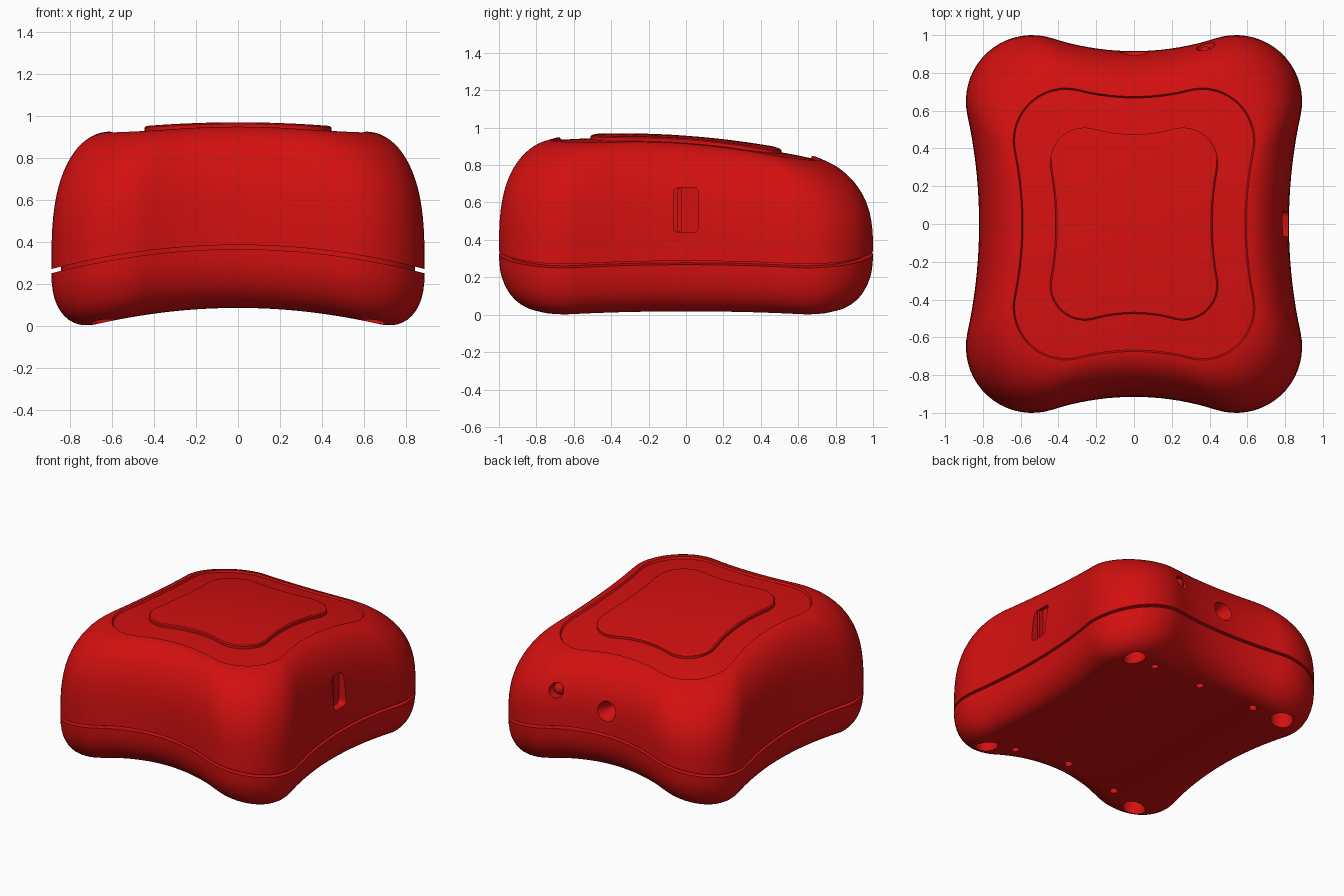
import bpy
from math import sin, cos, pi, atan2, radians

cube = bpy.data.objects.get("Cube")
if cube:
    bpy.data.objects.remove(cube, do_unlink=True)

red = bpy.data.materials.new("red plastic")
red.use_nodes = True
red.diffuse_color = (0.65, 0.005, 0.005, 1)
red.node_tree.nodes["Principled BSDF"].inputs["Base Color"].default_value = red.diffuse_color

# Outlines: corner centre x, y, corner radius, waist half widths x, y
BODY = (0.54, 0.65, 0.35, 0.82, 0.915)
PANEL = (0.36, 0.44, 0.28, 0.595, 0.675)
PAD = (0.26, 0.325, 0.185, 0.415, 0.475)
SEAM_DEPTH = 0.045


def top(x, y):
    return 0.96 - 0.09 * x * x - 0.105 * (y + 0.35) ** 2


def seam(x, y):
    return 0.375 - 0.145 * x * x


def base(x, y):
    return 0.085 - 0.17 * x * x


def outline(shape, inset=0.0):
    """Rounded rectangle with four hollow sides, moved inwards by inset."""
    cx, cy, r, wx, wy = shape
    r, wx, wy = r - inset, wx - inset, wy - inset

    def hollow(edge, reach):
        radius = (reach ** 2 + edge ** 2 - r * r) / (2 * (r - edge))
        return radius, atan2(reach, radius + edge)

    rx, a = hollow(wx - cx, cy)
    ry, b = hollow(wy - cy, cx)
    n, m = 9, 18
    quarter = [(wx + rx * (1 - cos(a * i / n)), rx * sin(a * i / n)) for i in range(n)]
    for i in range(m):
        t = -a + (pi / 2 + a + b) * i / m
        quarter.append((cx + r * cos(t), cy + r * sin(t)))
    quarter += [(ry * sin(b * i / n), wy + ry * (1 - cos(b * i / n))) for i in range(n, -1, -1)]
    half = quarter + [(-x, y) for x, y in quarter[-2::-1]]
    return half + [(-x, -y) for x, y in half[1:-1]]


def blend(p, q, s):
    return [(a + (c - a) * s, b + (d - b) * s) for (a, b), (c, d) in zip(p, q)]


def lift(points, surface, offset=0.0):
    return [(x, y, surface(x, y) + offset) for x, y in points]


def between(points, low, high, h):
    return [(x, y, low(x, y) * (1 - h) + high(x, y) * h) for x, y in points]


def cap(points, surface, offset=0.0):
    """Rings that shrink to the middle along a curved surface."""
    steps = 8
    return [lift([(x * k / steps, y * k / steps) for x, y in points], surface, offset)
            for k in range(steps - 1, 0, -1)]


def loft(name, rings):
    """Closed solid through rings, listed from the bottom to the top."""
    n = len(rings[0])
    verts = [p for ring in rings for p in ring]
    faces = [(k * n + i, k * n + (i + 1) % n, (k + 1) * n + (i + 1) % n, (k + 1) * n + i)
             for k in range(len(rings) - 1) for i in range(n)]
    for ring, start, flip in ((rings[0], 0, True), (rings[-1], len(verts) - n, False)):
        z = sum(p[2] for p in ring) / n
        verts.append((0, 0, z))
        mid = len(verts) - 1
        for i in range(n):
            j = (i + 1) % n
            faces.append((start + j, start + i, mid) if flip else (start + i, start + j, mid))
    mesh = bpy.data.meshes.new(name)
    mesh.from_pydata(verts, [], faces)
    obj = bpy.data.objects.new(name, mesh)
    bpy.context.collection.objects.link(obj)
    return obj


def activate(obj):
    bpy.ops.object.select_all(action='DESELECT')
    obj.select_set(True)
    bpy.context.view_layer.objects.active = obj


def finish(obj, name=None):
    if name:
        obj.name = name
    obj.data.materials.clear()
    obj.data.materials.append(red)
    activate(obj)
    bpy.ops.object.shade_smooth_by_angle(angle=radians(32))


def peg(loc, r_outer, r_inner, depth, rot=(0, 0, 0)):
    bpy.ops.mesh.primitive_cone_add(vertices=32, radius1=r_outer, radius2=r_inner,
                                    depth=depth, location=loc, rotation=rot)
    return bpy.context.object


def rounded_box(loc, size, radius):
    """Box with its edges along x rounded."""
    bpy.ops.mesh.primitive_cube_add(size=1, location=loc)
    obj = bpy.context.object
    obj.scale = size
    bpy.ops.object.transform_apply(location=False, rotation=False, scale=True)
    weights = obj.data.attributes.new("bevel_weight_edge", 'FLOAT', 'EDGE')
    for e in obj.data.edges:
        a, b = (obj.data.vertices[v].co for v in e.vertices)
        weights.data[e.index].value = 1.0 if abs(a.x - b.x) > 0.001 else 0.0
    mod = obj.modifiers.new("round", 'BEVEL')
    mod.limit_method, mod.width, mod.segments = 'WEIGHT', radius, 5
    bpy.ops.object.modifier_apply(modifier=mod.name)
    return obj


def carve(obj, cutters):
    for cutter in cutters:
        cutter.hide_render = True
        mod = obj.modifiers.new("cut", 'BOOLEAN')
        mod.operation, mod.solver, mod.object = 'DIFFERENCE', 'EXACT', cutter
        activate(obj)
        bpy.ops.object.modifier_apply(modifier=mod.name)
        bpy.data.objects.remove(cutter, do_unlink=True)


body, panel = outline(BODY), outline(PANEL)
core = outline(BODY, SEAM_DEPTH)

# Lower shell: hollow underside, rounded edge, and a core reaching into the upper shell
under = outline(BODY, 0.21)
rings = cap(under, base)[::-1]
for i in range(12, -1, -1):
    t = pi / 2 * i / 12
    ring = outline(BODY, 0.21 * (1 - cos(t)))
    rings.append(between(ring, lambda x, y: seam(x, y) - 0.01, base, sin(t) ** 0.88))
rings += [lift(core, seam, -0.01), lift(core, seam, 0.04)] + cap(core, seam, 0.04)
lower = loft("lower_shell", rings)

# Upper shell: drafted walls rounding over to a sunken top panel
rings = cap(core, seam, 0.01)[::-1] + [lift(core, seam, 0.01)]
for i in range(19):
    t = pi / 2 * i / 18
    ring = blend(body, panel, 1 - cos(t))
    rings.append(between(ring, lambda x, y: seam(x, y) + 0.01, top, sin(t) ** (2 / 3)))
floor = outline(PANEL, 0.008)
rings += [lift(floor, top, -0.014)] + cap(floor, top, -0.014)
upper = loft("upper_shell", rings)

# Raised pad on the top panel
pad_top = outline(PAD, 0.008)
finish(loft("top_pad", [lift(outline(PAD), top, -0.03), lift(outline(PAD), top, 0.004),
                        lift(pad_top, top, 0.01)] + cap(pad_top, top, 0.01)))

# Screw wells and small vents in the underside
holes = [(0.0, 0.67 * sy, 0.027) for sy in (-1, 1)]
for sx in (-1, 1):
    for sy in (-1, 1):
        holes += [(0.63 * sx, 0.755 * sy, 0.075), (0.42 * sx, 0.71 * sy, 0.027)]
carve(lower, [peg((x, y, 0.04), r, r, 0.2) for x, y, r in holes])
finish(lower)

# Side switch slot, back button hole and back socket
facing_back = (pi / 2, 0, 0)
carve(upper, [rounded_box((0.81, 0, 0.56), (0.1, 0.135, 0.24), 0.03),
              peg((0.38, 0.96, 0.61), 0.05, 0.05, 0.14, facing_back),
              peg((0, 0.86, 0.55), 0.085, 0.012, 0.16, facing_back)])
finish(upper)

finish(rounded_box((0.772, -0.035, 0.56), (0.03, 0.022, 0.23), 0.004), "side_switch")
bpy.ops.mesh.primitive_uv_sphere_add(segments=24, ring_count=12, radius=0.04,
                                     location=(0.38, 0.9, 0.61))
finish(bpy.context.object, "back_button")
